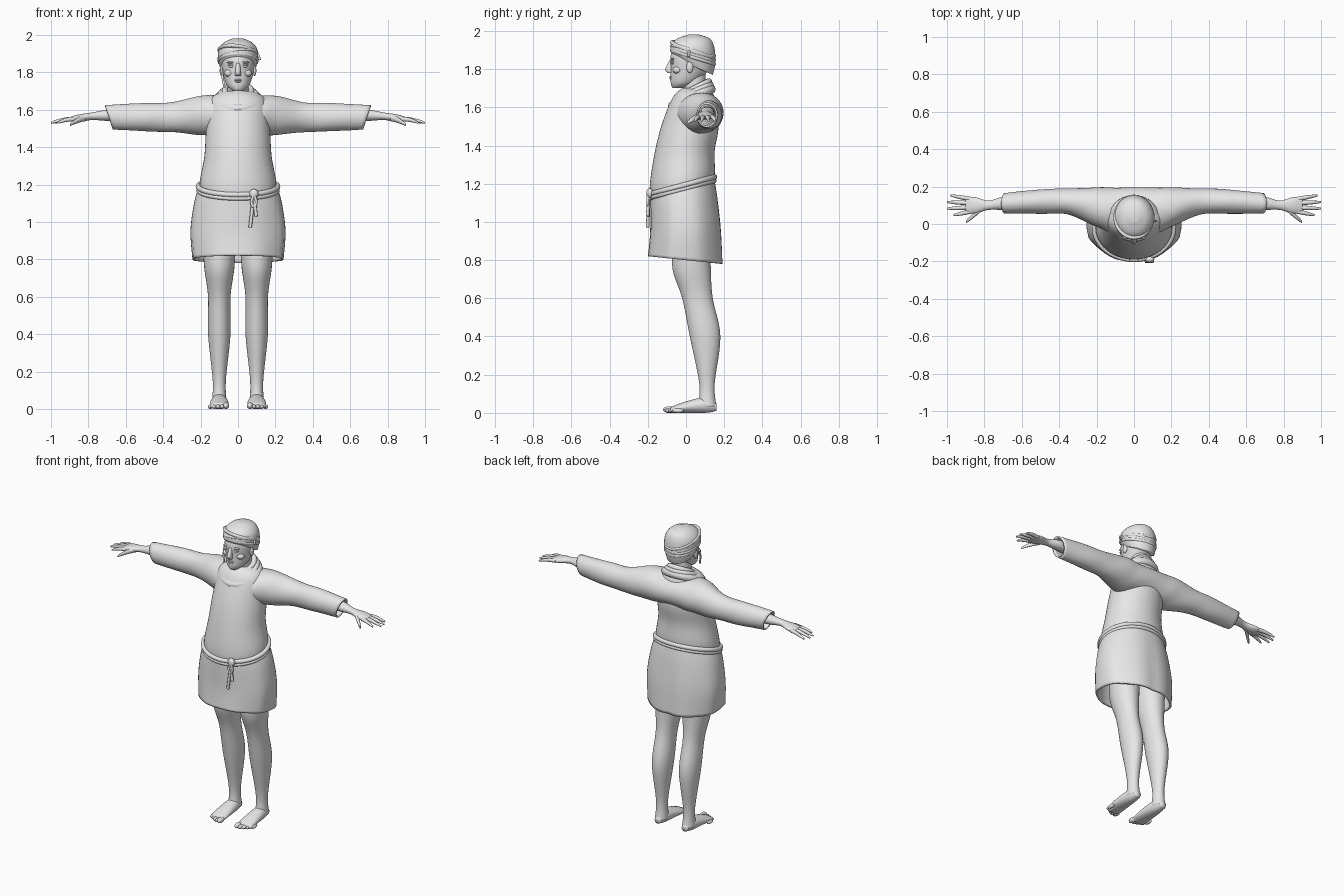
import bpy, bmesh
from math import sin, cos, pi, tau
from mathutils import Vector, Matrix

if "Cube" in bpy.data.objects:
    bpy.data.objects.remove(bpy.data.objects["Cube"])

grey = 0.8
clay = bpy.data.materials.new("light_grey")
clay.use_nodes = True
clay.diffuse_color = (grey, grey, grey, 1)
clay.node_tree.nodes["Principled BSDF"].inputs["Base Color"].default_value = (grey, grey, grey, 1)


def finish(name, bm, mirror=False, thickness=None):
    bmesh.ops.recalc_face_normals(bm, faces=bm.faces)
    mesh = bpy.data.meshes.new(name)
    bm.to_mesh(mesh)
    bm.free()
    for face in mesh.polygons:
        face.use_smooth = True
    mesh.materials.append(clay)
    part = bpy.data.objects.new(name, mesh)
    bpy.context.collection.objects.link(part)
    if mirror:
        part.modifiers.new("Mirror", "MIRROR").use_mirror_merge = False
    if thickness:
        shell = part.modifiers.new("Cloth", "SOLIDIFY")
        shell.thickness = thickness
        shell.offset = 0


def flow(rows, steps=6):
    """Run a smooth curve through every column of the rows."""
    rows = [tuple(row) + (0,) * (6 - len(row)) for row in rows]
    padded = [rows[0]] + rows + [rows[-1]]
    result = []
    for before, start, end, after in zip(padded, padded[1:], padded[2:], padded[3:]):
        for step in range(steps):
            t = step / steps
            result.append([
                b + t * ((c - a) / 2 + t * (a - 2.5 * b + 2 * c - d / 2 + t * (1.5 * (b - c) + (d - a) / 2)))
                for a, b, c, d in zip(before, start, end, after)])
    return result + [rows[-1]]


def loft(name, axis, rows, mirror=False, shape=None, thickness=None, segments=48):
    """Skin oval rings; row = position, two centres, two radii, optional slant."""
    along = "xyz".index(axis)
    first, second = [i for i in range(3) if i != along]
    bm = bmesh.new()
    rings = []
    path = flow(rows)
    for index, (place, c0, c1, r0, r1, slant) in enumerate(path):
        ring = []
        for k in range(segments):
            angle = tau * k / segments
            swell = shape(angle, index / len(path)) if shape else 1
            point = Vector()
            point[along] = place + slant * sin(angle)
            point[first] = c0 + r0 * swell * cos(angle)
            point[second] = c1 + r1 * swell * sin(angle)
            ring.append(bm.verts.new(point))
        rings.append(ring)
    for low, high in zip(rings, rings[1:]):
        for k in range(segments):
            bm.faces.new((low[k - 1], low[k], high[k], high[k - 1]))
    if not thickness:
        bm.faces.new(rings[0])
        bm.faces.new(rings[-1])
    finish(name, bm, mirror, thickness)


def ball(name, centre, size, mirror=False):
    bm = bmesh.new()
    matrix = Matrix.Translation(centre) @ Matrix.Diagonal((*size, 1))
    bmesh.ops.create_uvsphere(bm, u_segments=20, v_segments=12, radius=1, matrix=matrix)
    finish(name, bm, mirror)


def cord(name, points, thick, closed=False):
    curve = bpy.data.curves.new(name, "CURVE")
    curve.dimensions = "3D"
    curve.bevel_depth = thick
    curve.use_fill_caps = True
    spline = curve.splines.new("POLY")
    spline.points.add(len(points) - 1)
    for target, point in zip(spline.points, points):
        target.co = (*point, 1)
    spline.use_cyclic_u = closed
    spline.use_smooth = True
    curve.materials.append(clay)
    bpy.context.collection.objects.link(bpy.data.objects.new(name, curve))


def hoop(name, height, depth, rx, ry, tilt, thick, roll=0):
    angles = [tau * k / 48 for k in range(48)]
    cord(name, [(rx * cos(a), depth + ry * sin(a), height + tilt * sin(a) + roll * cos(a))
                for a in angles], thick, closed=True)


# Legs and bare feet
loft("leg", "z", [(.9, .1, .03, .09, .1), (.75, .1, .03, .08, .1), (.6, .1, .06, .06, .08),
                  (.4, .1, .1, .06, .08), (.15, .1, .11, .035, .04), (.03, .1, .11, .04, .05)], mirror=True)
loft("foot", "y", [(.16, .1, .03, .02, .02), (.1, .1, .04, .04, .04),
                   (0, .1, .03, .05, .03), (-.08, .1, .015, .05, .015)], mirror=True)
for toe in range(5):
    size = .012 if toe else .017
    ball("toe", (.064 + .021 * toe, -.09 + .003 * toe ** 2, size), (size, .03, size), mirror=True)


# Skirt: the front panel overlaps the back one, with a crease behind
def pleats(angle, drop):
    panel = .03 if sin(angle) < -.3 else 0
    crease = .04 * max(0, 1 - abs(angle - pi / 2) * 5)
    return 1 + drop * (panel - crease - .012 * cos(8 * angle))


loft("skirt", "z", [(1.2, 0, -.02, .2, .16, .04), (1.1, 0, -.01, .23, .17, .03),
                    (.95, 0, 0, .25, .18, .01), (.8, 0, 0, .24, .19, -.02)], shape=pleats, thickness=.012)


# Tunic body and long sleeves
def folds(angle, reach):
    return 1 + .012 * sin(3 * angle + 40 * reach)


loft("tunic_body", "z", [(1.1, 0, -.02, .18, .14, .04), (1.2, 0, -.02, .205, .17, .04),
                         (1.35, 0, -.01, .18, .16, .02), (1.5, 0, .02, .17, .15),
                         (1.65, 0, .04, .15, .11), (1.7, 0, .05, .08, .07)])
sleeve = [(.09, .07, 1.57, .12, .1, 0), (.2, .09, 1.57, .1, .1, 0), (.35, .12, 1.56, .065, .075, 0),
          (.5, .12, 1.56, .06, .07, 0), (.69, .11, 1.56, .05, .06, .02)]
other = [(-place, *oval, -slant) for place, *oval, slant in reversed(sleeve)]
loft("sleeves", "x", other + sleeve, shape=folds, thickness=.01)

# Cowl collar in three stacked rolls
for roll in range(3):
    hoop("cowl_roll", 1.65 + .025 * roll, .03 + .01 * roll, .11 - .02 * roll, .1 - .015 * roll,
         .045 - .005 * roll, .025 - .004 * roll)

# Belt with knot and hanging tails
for height, thick in ((1.19, .014), (1.17, .011)):
    hoop("belt", height, -.02, .212, .17, .045, thick)
knot = Vector((.085, -.19, 1.15))
ball("belt_knot", knot, (.024, .018, .026))
for sway, drop in ((-.02, .18), (.012, .12)):
    cord("belt_tail", [knot + Vector((sway * t, -.01 * sin(pi * t / 2), -drop * t))
                       for t in (0, .25, .5, .75, 1)], .009)
cord("belt_loop", [knot + Vector((.015 * sin(tau * t), -.01, -.07 * sin(pi * t)))
                   for t in (0, .2, .4, .6, .8, 1)], .008)

# Forearms, hands and fingers
loft("forearm_and_palm", "x", [(.6, .11, 1.57, .04, .035), (.7, .11, 1.57, .035, .03), (.78, .1, 1.565, .025, .02),
                               (.85, .1, 1.555, .044, .02), (.9, .1, 1.55, .04, .01)], mirror=True)


def finger(name, base, tip, radius):
    rows = []
    for t in (0, .4, .8, 1):
        point = Vector(base).lerp(Vector(tip), t)
        size = radius * (1 - .6 * t ** 3)
        rows.append((point.x, point.y, point.z + .006 * sin(pi * t), size, size))
    loft(name, "x", rows, mirror=True, segments=12)


for spread, reach in ((-1.5, .965), (-.5, 1), (.5, 1), (1.5, .98)):
    finger("finger", (.87, .1 + .022 * spread, 1.55), (reach, .1 + .035 * spread, 1.53), .012)
finger("thumb", (.815, .085, 1.555), (.897, .012, 1.52), .016)

# Neck and head
loft("neck", "z", [(1.6, 0, .05, .06, .06), (1.8, 0, .04, .055, .06)])
loft("head", "z", [(1.7, 0, -.04, .025, .03), (1.73, 0, -.01, .06, .07), (1.8, 0, .02, .083, .1),
                   (1.87, 0, .03, .09, .11), (1.94, 0, .04, .08, .09)])

# Facial features
loft("nose", "z", [(1.78, 0, -.08, .015, .015), (1.8, 0, -.087, .015, .022),
                   (1.85, 0, -.074, .01, .01)], segments=16)
for name, height, size in (("eye", 1.832, (.015, .008, .007)), ("eyelid", 1.839, (.019, .009, .004)),
                           ("brow", 1.853, (.024, .009, .006))):
    ball(name, (.035, -.07, height), size, mirror=True)
ball("cheek", (.047, -.045, 1.795), (.028, .025, .02), mirror=True)
ball("upper_lip", (0, -.077, 1.76), (.022, .01, .005))
ball("lower_lip", (0, -.076, 1.751), (.018, .01, .006))
ball("chin", (0, -.06, 1.718), (.022, .018, .017))
ball("ear", (.088, .02, 1.81), (.01, .018, .03), mirror=True)

# Wrapped head scarf
loft("head_scarf", "z", [(1.81, 0, .05, .09, .09, -.04), (1.86, 0, .037, .105, .117, -.03),
                         (1.92, 0, .037, .104, .112, -.01), (1.96, 0, .04, .075, .085), (1.98, 0, .04, .03, .03)])
for height, roll in ((1.862, 0), (1.885, .012), (1.905, -.014)):
    hoop("scarf_band", height, .037, .1, .11, -.036, .01, roll)
cord("scarf_end", [(.1, .02, 1.9), (.112, .015, 1.885), (.117, .015, 1.865)], .006)
cord("hair_strand", [(-.088, -.015, 1.82), (-.083, -.035, 1.775), (-.072, -.045, 1.72)], .006)
